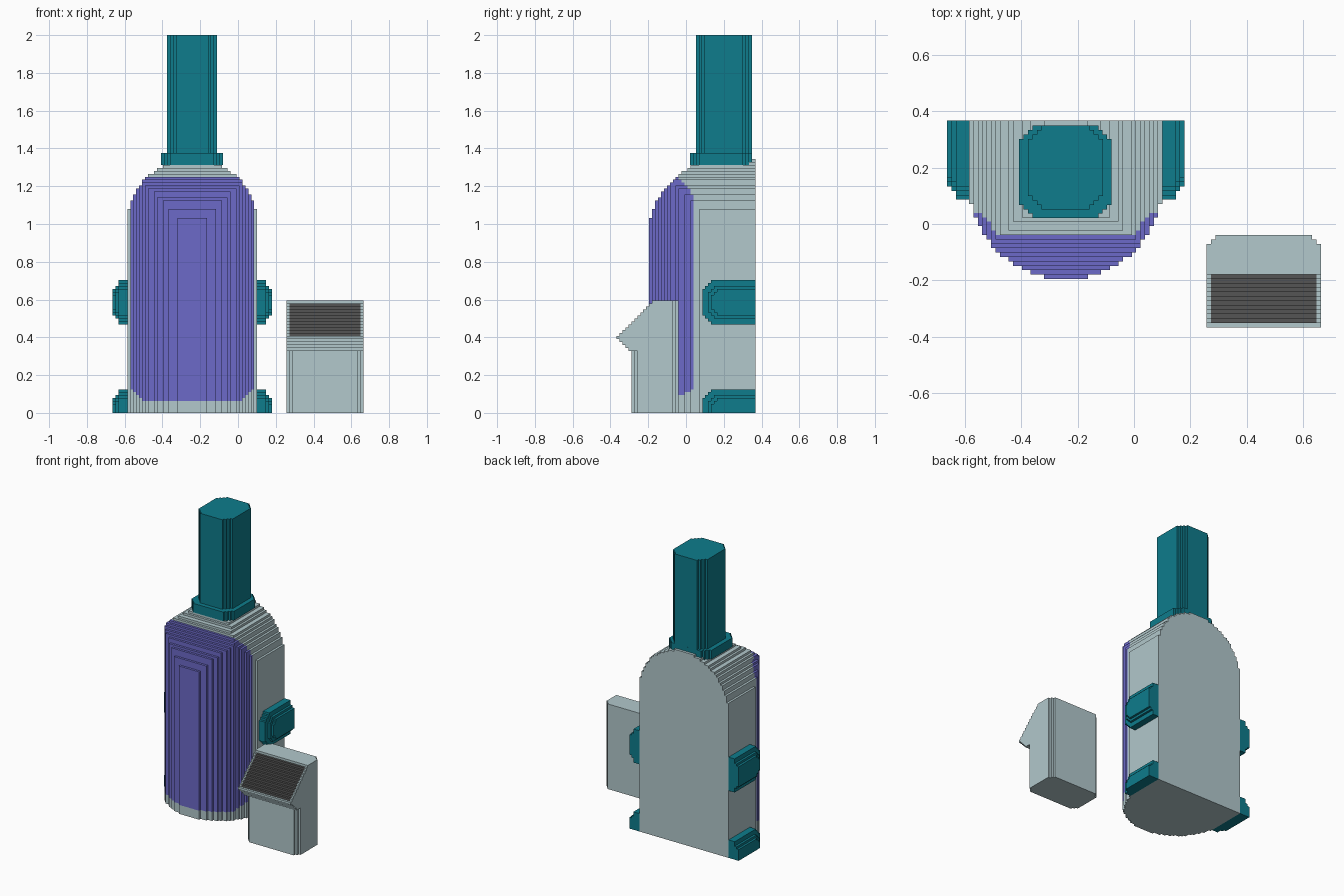
import bpy, bmesh, math

if "Cube" in bpy.data.objects:
    bpy.data.objects.remove(bpy.data.objects["Cube"])

V = 1 / 64                        # step size of the blocky style
X0, Y0 = -0.664, -0.367           # left and front limits


def material(name, rgb):
    m = bpy.data.materials.new(name)
    m.diffuse_color = (*rgb, 1)
    m.use_nodes = True
    m.node_tree.nodes["Principled BSDF"].inputs["Base Color"].default_value = m.diffuse_color
    return m


GREY = material("pale_grey", (0.445, 0.578, 0.604))
PURPLE = material("purple", (0.150, 0.144, 0.578))
TEAL = material("teal", (0.0044, 0.202, 0.262))
DARK = material("dark_grey", (0.091, 0.091, 0.091))

# Face direction -> corner offsets (counter-clockwise from outside)
SIDES = {
    (-1, 0, 0): ((0, 0, 0), (0, 0, 1), (0, 1, 1), (0, 1, 0)),
    (1, 0, 0): ((1, 0, 0), (1, 1, 0), (1, 1, 1), (1, 0, 1)),
    (0, -1, 0): ((0, 0, 0), (1, 0, 0), (1, 0, 1), (0, 0, 1)),
    (0, 1, 0): ((0, 1, 0), (0, 1, 1), (1, 1, 1), (1, 1, 0)),
    (0, 0, -1): ((0, 0, 0), (0, 1, 0), (1, 1, 0), (1, 0, 0)),
    (0, 0, 1): ((0, 0, 1), (1, 0, 1), (1, 1, 1), (0, 1, 1)),
}


def stepped_part(name, origin, size, solid, mats, colour=None):
    """Outer skin of a stepped solid; flat areas are merged afterwards."""
    nx, ny, nz = size
    cells = {(i, j, k) for i in range(nx) for j in range(ny)
             for k in range(nz) if solid(i, j, k)}
    bm = bmesh.new()
    corners = {}

    def corner(c):
        if c not in corners:
            corners[c] = bm.verts.new([o + n * V for o, n in zip(origin, c)])
        return corners[c]

    for i, j, k in sorted(cells):
        for d, quad in SIDES.items():
            if (i + d[0], j + d[1], k + d[2]) in cells:
                continue
            f = bm.faces.new([corner((i + a, j + b, k + c)) for a, b, c in quad])
            if colour:
                f.material_index = colour(i, j, k, d)
    bmesh.ops.dissolve_limit(bm, angle_limit=0.01, verts=bm.verts[:],
                             edges=bm.edges[:], delimit={'MATERIAL'})
    me = bpy.data.meshes.new(name)
    bm.to_mesh(me)
    bm.free()
    for m in mats:
        me.materials.append(m)
    ob = bpy.data.objects.new(name, me)
    bpy.context.collection.objects.link(ob)
    return ob


# Main tank: half-round plan, arched roof, front curving back at the top
R = 22


def chord(d):
    return math.sqrt(max(0, R * R - d * d))


def tank_solid(i, j, k):
    dx = abs(i + 0.5 - R)
    d = R - 0.5 - j
    if d > 0 and dx > chord(d):
        return False
    slope = 61.5 + chord(d) if j <= 9 else min(86, 80 + (j - 9) * 0.8)
    return k + 0.5 < min(64 + chord(dx), slope)


# Purple front panel is part of the tank's skin
def tank_colour(i, j, k, d):
    dx = abs(i + 0.5 - R)
    top = 80 - max(0, j - 9) * 1.1
    bottom = 4 + max(0, dx - 16) * 0.8
    return int(j < 15 and bottom <= k + 0.5 < top and d[1] != 1 and d[2] != -1)


stepped_part("tank", (X0 + 5 * V, Y0 + 11 * V, 0), (44, 36, 86),
             tank_solid, (GREY, PURPLE), tank_colour)


# Pipe and its collar, with stepped corners
def rounded_column(name, x, y, z, size):
    nx, ny, _ = size

    def solid(i, j, k):
        return min(i, nx - 1 - i) + min(j, ny - 1 - j) >= 3

    stepped_part(name, (x, y, z), size, solid, (TEAL,))


rounded_column("pipe_collar", -0.408, 0.021, 84 * V, (21, 21, 4))
rounded_column("pipe", -0.376, 0.052, 88 * V, (17, 19, 40))

# Side brackets: two per side, outer layers inset
INSET = (3, 2, 0, 0, 0)
for side, x in (("left", X0), ("right", X0 + 49 * V)):
    for level, z0 in (("lower", -7), ("upper", 30)):
        def bracket_solid(i, j, k, side=side, z0=z0):
            e = INSET[i if side == "left" else 4 - i]
            a, b = j - e, min(k, 14 - k) - e
            return a >= 0 and b >= 0 and a + b >= (2 if e else 3) and k + z0 >= 0

        stepped_part(f"{level}_{side}_bracket", (x, Y0 + 29 * V, z0 * V),
                     (5, 18, 15), bracket_solid, (TEAL,))


# Control console: post with an overhanging sloped head
def console_solid(i, j, k):
    ex = min(i, 25 - i)
    front = 5 if k < 21 else abs(k - 25)
    if j < front or ex + 20 - j < 2:
        return False
    return k >= 21 or ex + j - 5 >= 2


# Dark screen on the stepped slope
def console_colour(i, j, k, d):
    on_slope = 26 <= k <= 36 and 1 <= i <= 24 and j < 12
    return int(on_slope and (d[1] == -1 or d[2] == 1))


stepped_part("console", (0.664 - 26 * V, Y0, 0), (26, 21, 38),
             console_solid, (GREY, DARK), console_colour)
